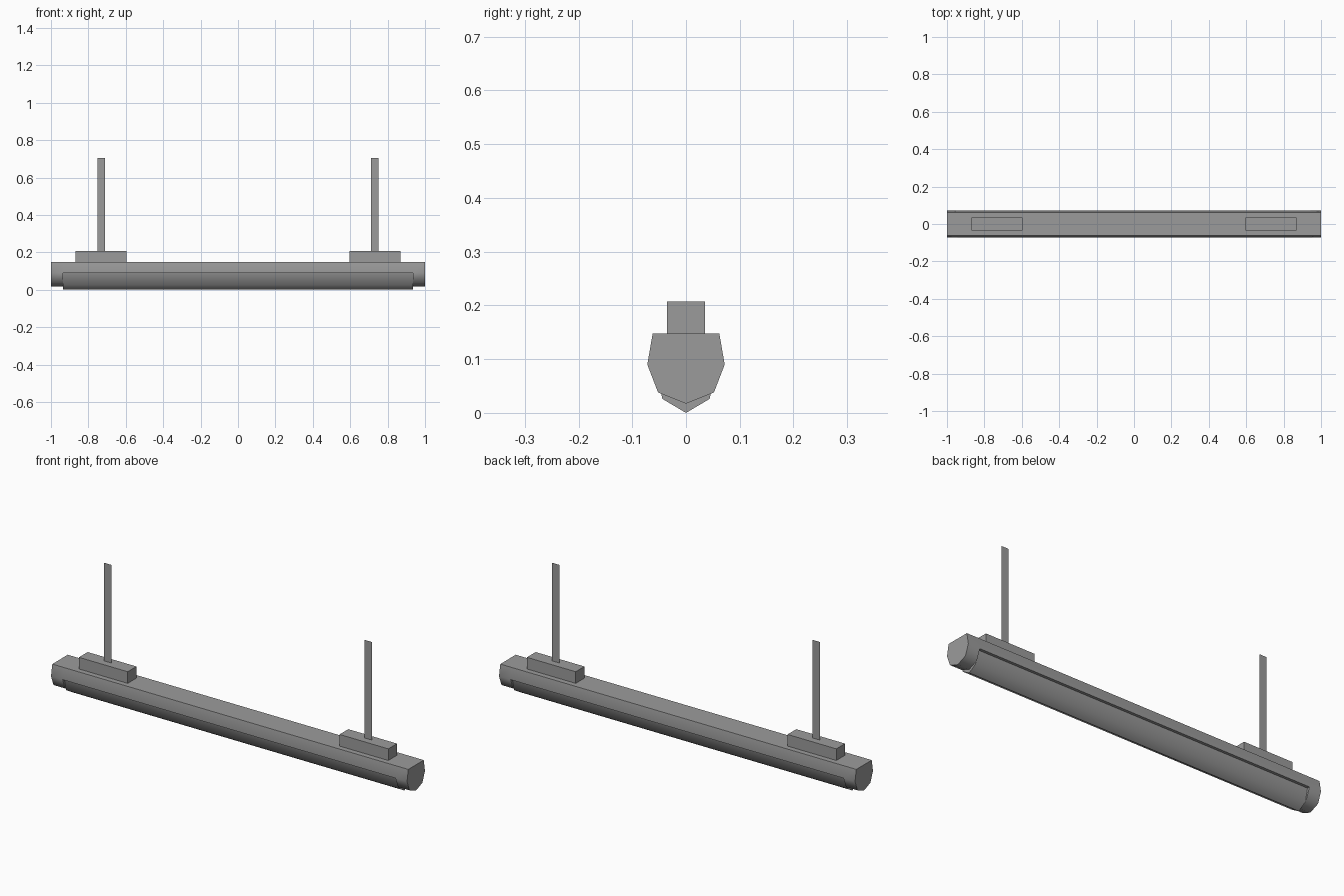
import bpy
import bmesh
import math

cube = bpy.data.objects.get("Cube")
if cube:
    bpy.data.objects.remove(cube, do_unlink=True)

grey = bpy.data.materials.new("metal_grey")
grey.use_nodes = True
colour = (0.33, 0.33, 0.33, 1)
grey.diffuse_color = colour
grey.node_tree.nodes["Principled BSDF"].inputs["Base Color"].default_value = colour

LENS_END = 0.935   # half length of the lens recess
RIM = 0.09         # height of the ledge above the lens
DECK = 0.148       # flat top of the housing
BLOCK_TOP = 0.207


def finish(bm, name, fix_normals=True):
    """Turn a bmesh into a named, smooth shaded object."""
    if fix_normals:
        bmesh.ops.recalc_face_normals(bm, faces=bm.faces)
    mesh = bpy.data.meshes.new(name)
    bm.to_mesh(mesh)
    bm.free()
    mesh.materials.append(grey)
    obj = bpy.data.objects.new(name, mesh)
    bpy.context.collection.objects.link(obj)
    bpy.ops.object.select_all(action="DESELECT")
    obj.select_set(True)
    bpy.context.view_layer.objects.active = obj
    bpy.ops.object.shade_smooth_by_angle(angle=math.radians(60))
    return obj


def ring(bm, x, profile):
    return [bm.verts.new((x, y, z)) for y, z in profile]


def skin(bm, a, b, edges):
    """Bridge two rings along the given profile edges."""
    for i, j in edges:
        bm.faces.new((a[i], a[j], b[j], b[i]))


# Housing: full section at both ends, only the upper half between them
profile = [(-0.062, DECK), (0.062, DECK), (0.072, RIM), (0.052, 0.038),
           (0, 0.017), (-0.052, 0.038), (-0.072, RIM)]
n = len(profile)
around = [(i, (i + 1) % n) for i in range(n)]
upper = [(6, 0), (0, 1), (1, 2), (2, 6)]
bm = bmesh.new()
rings = [ring(bm, x, profile) for x in (-1, -LENS_END, LENS_END, 1)]
for a, b, edges in zip(rings, rings[1:], (around, upper, around)):
    skin(bm, a, b, edges)
for end in (rings[0], rings[3]):
    bm.faces.new(end)
for wall in (rings[1], rings[2]):
    bm.faces.new(wall[2:])
finish(bm, "housing")

# Lens: narrower V shaped trough hanging in the recess
lens = [(0.058, RIM), (0.044, 0.026), (0, 0), (-0.044, 0.026), (-0.058, RIM)]
bm = bmesh.new()
a, b = (ring(bm, x, lens) for x in (-LENS_END, LENS_END))
skin(bm, a, b, [(i, (i + 1) % len(lens)) for i in range(len(lens))])
bm.faces.new(a)
bm.faces.new(b)
finish(bm, "lens")

# Mounting blocks and thin hanging strips, one pair at each end
for side, sx in (("left", 1), ("right", -1)):
    bm = bmesh.new()
    bmesh.ops.create_cube(bm, size=1)
    bmesh.ops.scale(bm, vec=(0.274, 0.07, BLOCK_TOP - DECK), verts=bm.verts)
    bmesh.ops.translate(bm, vec=(sx * 0.732, 0, (BLOCK_TOP + DECK) / 2), verts=bm.verts)
    finish(bm, side + "_mounting_block")

    bm = bmesh.new()
    x0, x1 = sx * 0.732 - 0.02, sx * 0.732 + 0.02
    corners = [(x0, BLOCK_TOP), (x1, BLOCK_TOP), (x1, 0.705), (x0, 0.705)]
    bm.faces.new([bm.verts.new((x, 0, z)) for x, z in corners])
    finish(bm, side + "_hanging_strip", fix_normals=False)
